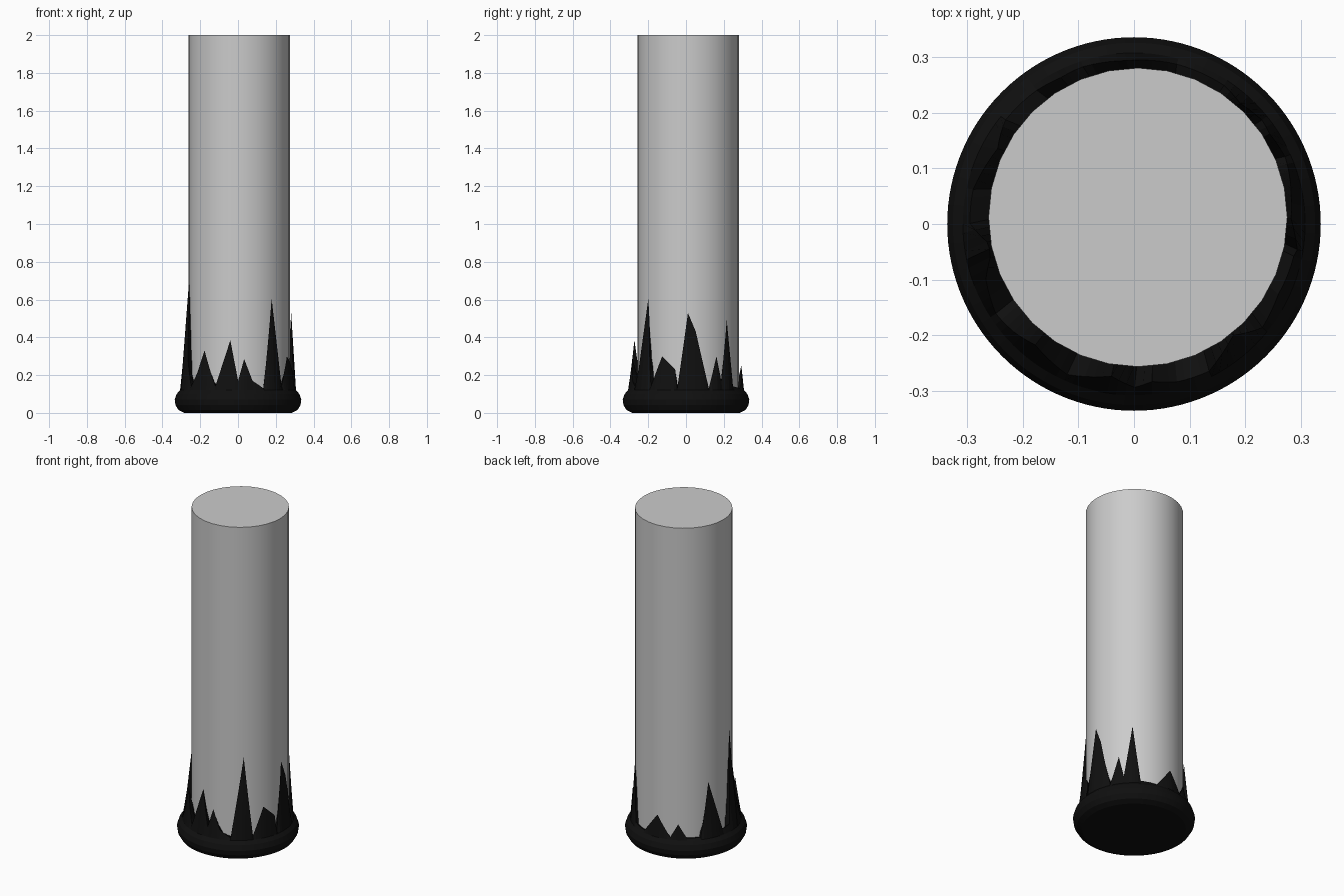
import bpy, bmesh
from math import sin, cos, radians

if "Cube" in bpy.data.objects:
    bpy.data.objects.remove(bpy.data.objects["Cube"])

CX, CY = 0.007, 0.012  # post sits slightly off the base centre


def black():
    m = bpy.data.materials.new("black")
    m.diffuse_color = (0.005, 0.005, 0.005, 1)
    m.use_nodes = True
    m.node_tree.nodes["Principled BSDF"].inputs["Base Color"].default_value = m.diffuse_color
    return m


# post
bpy.ops.mesh.primitive_cylinder_add(vertices=32, radius=0.268, depth=1.97,
                                    location=(CX, CY, 1.015))
post = bpy.context.object
post.name = "post"
bpy.ops.object.shade_smooth_by_angle(angle=radians(30))

# jagged crown outline: angle in degrees, height (alternating tips and valleys)
JAG = [(0, .53), (9, .43), (24, .13), (33, .30), (39, .17), (48, .49), (57, .14),
       (75, .13), (93, .25), (108, .13), (117, .21), (126, .13), (141, .13),
       (153, .45), (168, .15), (180, .16), (192, .70), (201, .30), (213, .14),
       (222, .21), (231, .33), (246, .14), (261, .385), (270, .17), (276, .285),
       (285, .17), (297, .13), (309, .605), (321, .14), (333, .30), (348, .23),
       (351, .13), (360, .53)]


def jag_height(a):
    for (a0, z0), (a1, z1) in zip(JAG, JAG[1:]):
        if a0 <= a <= a1:
            return z0 + (z1 - z0) * (a - a0) / (a1 - a0)


def jag_point(a):
    z = jag_height(a)
    t = min(1, max(0, (z - .12) / .48))
    r = .297 + (.272 - .297) * t
    return (CX * t + r * cos(radians(a)), CY * t + r * sin(radians(a)), z)


# base boot: turned foot, jagged rim, and inner return to the post
PROFILE = [(.285, 0), (.315, .015), (.331, .042), (.335, .07), (.325, .1), (.307, .12)]
ANGLES = range(0, 360, 3)
bm = bmesh.new()
rings = [[bm.verts.new((r * cos(radians(a)), r * sin(radians(a)), z)) for a in ANGLES]
         for r, z in PROFILE]
rings.append([bm.verts.new(jag_point(a)) for a in ANGLES])
rings.append([bm.verts.new((CX + .25 * cos(radians(a)), CY + .25 * sin(radians(a)), .115))
              for a in ANGLES])
n = len(ANGLES)
for lo, hi in zip(rings, rings[1:]):
    for i in range(n):
        j = (i + 1) % n
        bm.faces.new((lo[i], lo[j], hi[j], hi[i]))
bm.faces.new(rings[0][::-1])
bm.faces.new(rings[-1])
me = bpy.data.meshes.new("jagged_base")
bm.to_mesh(me)
bm.free()
base = bpy.data.objects.new("jagged_base", me)
bpy.context.collection.objects.link(base)
me.materials.append(black())
